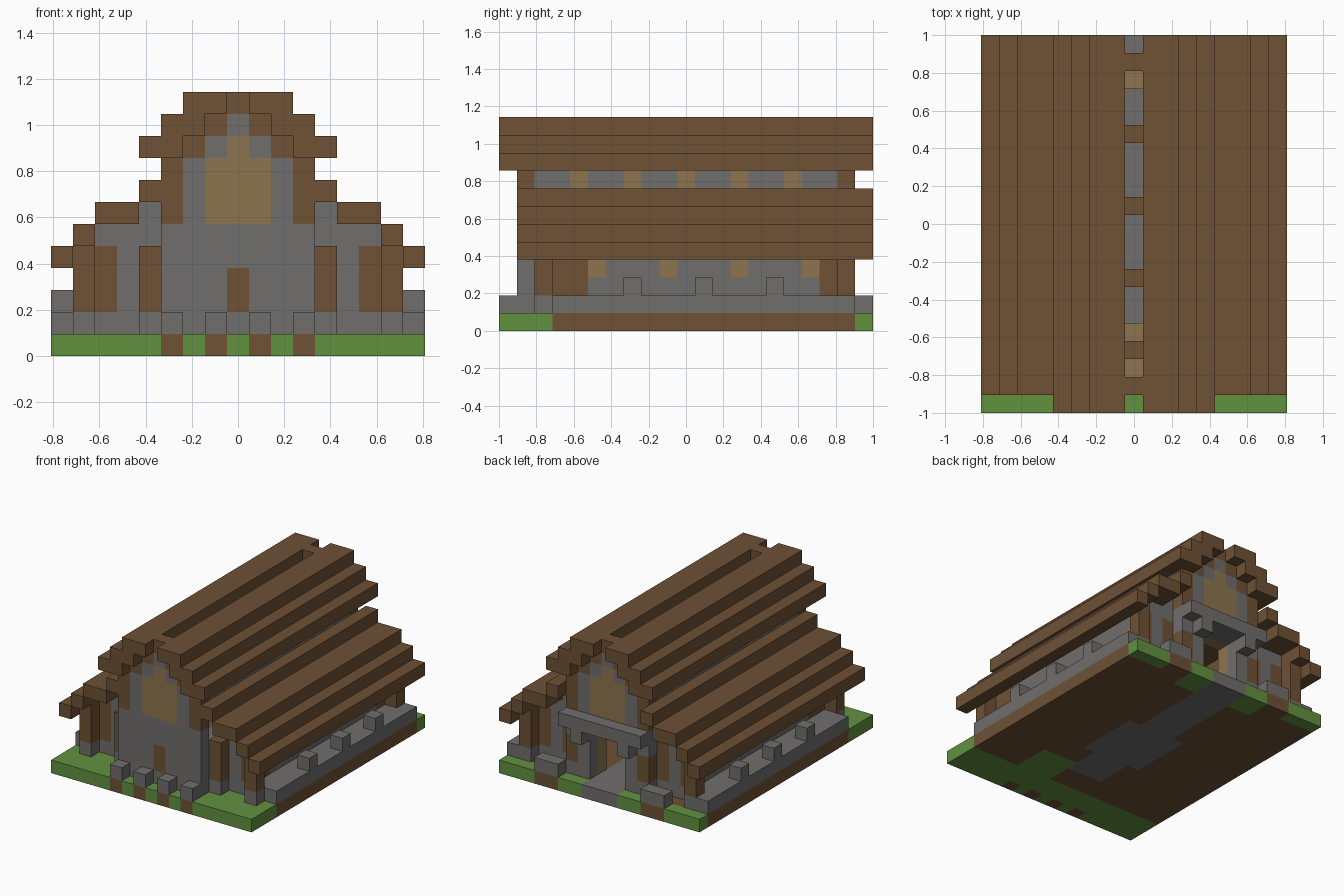
import bpy, bmesh
from mathutils import Vector

cube = bpy.data.objects.get("Cube")
if cube:
    bpy.data.objects.remove(cube, do_unlink=True)

U = 2 / 21  # block size
COLOURS = {
    "wood": (0.158, 0.083, 0.036),
    "stone": (0.160, 0.156, 0.152),
    "grass": (0.122, 0.283, 0.051),
    "amber": (0.270, 0.178, 0.077),
}
MATS = {}
for name, rgb in COLOURS.items():
    m = bpy.data.materials.new(name)
    m.use_nodes = True
    m.diffuse_color = (*rgb, 1)
    bsdf = next(n for n in m.node_tree.nodes if n.type == 'BSDF_PRINCIPLED')
    bsdf.inputs["Base Color"].default_value = (*rgb, 1)
    MATS[name] = m
ORDER = list(MATS)

blocks = {}


def span(v):
    return range(v[0], v[1] + 1) if isinstance(v, tuple) else (v,)


def fill(part, mat, across, along, up):
    """Fill a range of blocks, mirrored left to right; later fills overwrite."""
    for i in span(across):
        for j in span(along):
            for k in span(up):
                for s in (1, -1):
                    blocks[s * i, j, k] = (part, mat)


def clear(across, along, up):
    for i in span(across):
        for j in span(along):
            for k in span(up):
                for s in (1, -1):
                    blocks.pop((s * i, j, k), None)


# Ground: grass plot, earth under the building, path and floor
fill("ground", "grass", (0, 8), (0, 20), 0)
fill("ground", "wood", (0, 8), (3, 19), 0)
fill("ground", "stone", (0, 1), (5, 20), 0)
fill("ground", "stone", 2, (8, 12), 0)
fill("ground", "grass", (2, 3), (19, 20), 0)
for i in (2, 3, 4):
    for j in (3, 4, 5):
        blocks[i, j, 0] = ("ground", "grass")
for i in (1, 3):
    fill("ground", "wood", i, 0, 0)
    fill("front_fence", "stone", i, 0, 1)
fill("ground", "wood", (4, 5), 20, 0)
fill("back_fence", "stone", (4, 5), 20, 1)
fill("inner_floor", "amber", (0, 1), (2, 4), 1)

# Side parapets with raised stones
fill("parapet", "stone", (7, 8), (3, 19), 1)
for j in (7, 11, 15):
    fill("parapet", "stone", 8, j, 2)

# Aisle walls with small windows
fill("aisle_wall", "stone", 6, (3, 18), (1, 5))
for j in (3, 18):
    fill("aisle_wall", "stone", (4, 5), j, (1, 5))
    fill("aisle_wall", "stone", 4, j, 6)
    fill("aisle_wall", "wood", 6, j, (2, 4))
    fill("aisle_wall", "wood", 4, j, (2, 4))
fill("aisle_wall", "wood", 6, 4, (2, 4))
for j in (5, 9, 13, 17):
    fill("aisle_wall", "amber", 6, j, 3)

# Corner posts on stone feet
for i, j in ((4, 2), (7, 2), (7, 19)):
    fill("post", "stone", i, j, 1)
    fill("post", "wood", i, j, (2, 4))

# Gable walls, stepped trim and tall windows
for part, j in (("front_gable", 1), ("back_gable", 19)):
    fill(part, "stone", (0, 3), j, (1, 5))
    fill(part, "stone", (0, 2), j, (6, 8))
    fill(part, "stone", (0, 1), j, 9)
    fill(part, "stone", 0, j, 10)
    fill(part, "amber", (0, 1), j, (6, 8))
    fill(part, "amber", 0, j, 9)
    fill(part, "wood", 3, j, (6, 8))
    for step in range(3):
        fill(part, "wood", 2 - step, j, 9 + step)
fill("front_gable", "wood", 0, 1, (2, 3))
fill("back_gable", "wood", 3, 19, (2, 3))

# Back doorway, inner frame and porch beam
clear((0, 1), 19, (1, 4))
fill("door_frame", "amber", 2, 18, (1, 4))
fill("door_frame", "amber", (0, 2), 18, 5)
fill("porch_beam", "stone", (0, 3), 20, 5)
fill("porch_beam", "stone", 2, 20, 4)

# Upper nave walls with windows
fill("nave_wall", "wood", 3, (2, 18), 7)
fill("nave_wall", "stone", 3, (2, 18), 8)
for j in range(4, 17, 3):
    fill("nave_wall", "amber", 3, j, 8)

# Tie beams across the nave
for j in (3, 7, 11, 15):
    fill("tie_beam", "wood", (0, 2), j, 7)

# Lower roof steps
for across, k in ((8, 4), (7, 5), ((5, 6), 6), (4, 7)):
    fill("lower_roof", "wood", across, (1, 20), k)

# Upper roof steps, open along the ridge
for across, k in (((3, 4), 9), ((2, 3), 10), ((1, 2), 11)):
    fill("upper_roof", "wood", across, (0, 20), k)

# Build one mesh per part from the exposed block sides
SIDES = [Vector(s) for s in
         ((1, 0, 0), (-1, 0, 0), (0, 1, 0), (0, -1, 0), (0, 0, 1), (0, 0, -1))]
for part in sorted({b[0] for b in blocks.values()}):
    bm = bmesh.new()
    corners = {}

    def corner(p):
        key = tuple(round(c * 2) for c in p)
        if key not in corners:
            corners[key] = bm.verts.new((p.x * U, p.y * U, p.z * U))
        return corners[key]

    for (i, j, k), (owner, mat) in blocks.items():
        if owner != part:
            continue
        centre = Vector((i, j - 10, k + 0.5))
        for n in SIDES:
            if (i + int(n.x), j + int(n.y), k + int(n.z)) in blocks:
                continue
            a = Vector((n.y, n.z, n.x))
            b = n.cross(a)
            quad = [corner(centre + (n + a * s + b * t) / 2)
                    for s, t in ((-1, -1), (1, -1), (1, 1), (-1, 1))]
            bm.faces.new(quad).material_index = ORDER.index(mat)
    mesh = bpy.data.meshes.new(part)
    bm.to_mesh(mesh)
    bm.free()
    for name in ORDER:
        mesh.materials.append(MATS[name])
    bpy.context.scene.collection.objects.link(bpy.data.objects.new(part, mesh))
